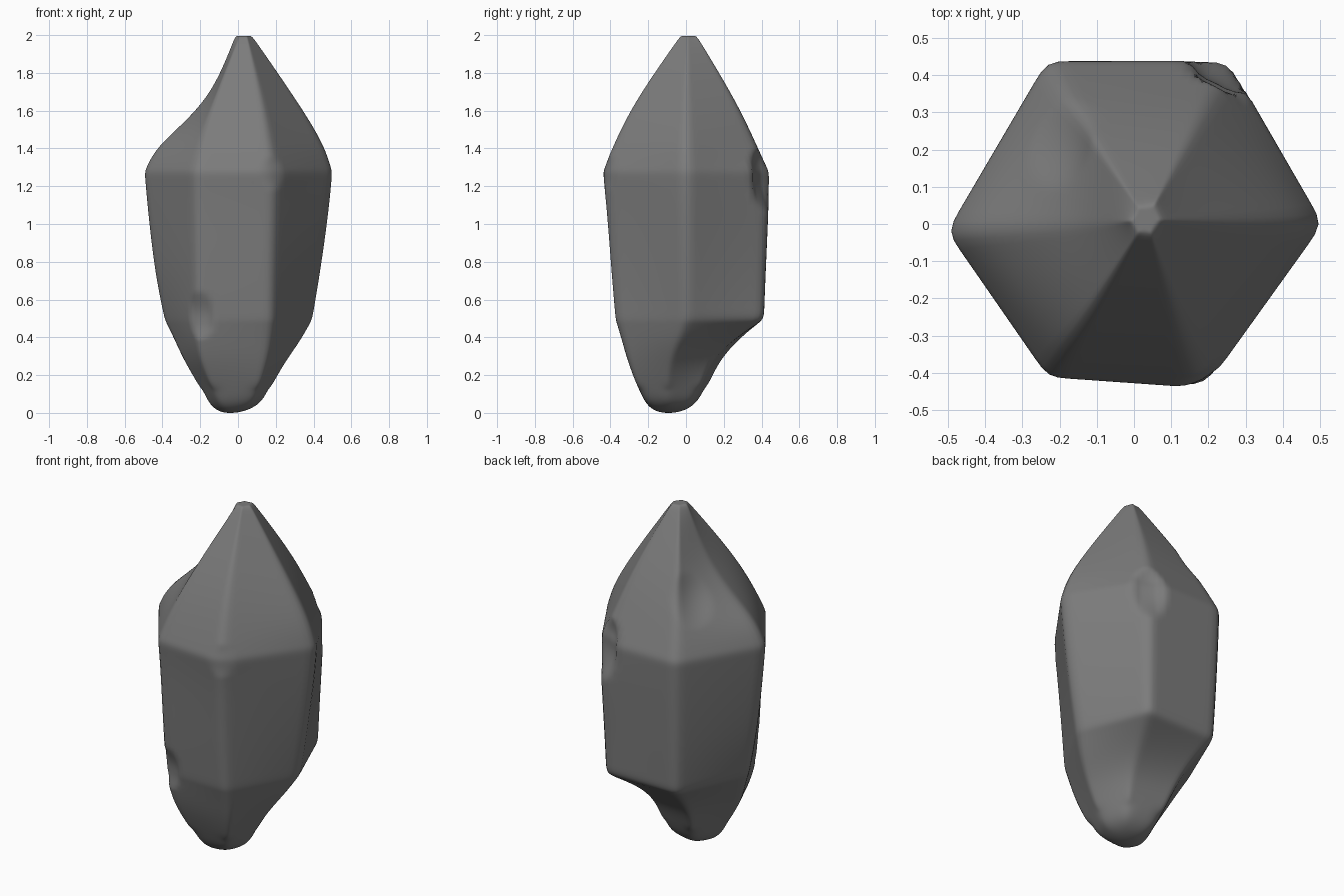
import bpy
import bmesh
from mathutils import Vector

cube = bpy.data.objects.get("Cube")
if cube:
    bpy.data.objects.remove(cube, do_unlink=True)

# Six-sided outline: right, back right, back left, left, front left, front right
outline = [(.5, 0), (.25, .43), (-.23, .43), (-.5, -.02), (-.23, -.41), (.19, -.44)]

# Rings: height, axis position, spread of the front face,
# reach of each corner in percent of the outline
rings = [
    (0, (0, -.10), 1.4, (22, 26, 27, 26, 21, 20)),
    (.12, (0, -.10), 1.6, (33, 40, 48, 38, 35, 34)),
    (.27, (0, -.09), 1.6, (50, 49, 61, 57, 53, 49)),
    (.39, (0, -.04), 1.3, (68, 66, 73, 68, 73, 68)),
    (.5, (0, 0), 1.1, (80, 96, 95, 79, 88, 85)),
    (.75, (0, 0), 1.04, (89, 98, 98, 90, 93, 90)),
    (1.1, (0, 0), 1.02, (99, 102, 101, 98, 97, 96)),
    (1.28, (0, 0), 1, (102, 102, 102, 101, 101, 101)),
    (1.42, (0, 0), 1, (94, 87, 87, 89, 88, 88)),
    (1.65, (.01, 0), 1, (63, 63, 60, 32, 62, 63)),
    (2, (.03, .01), 1, (9, 11, 9, 9, 9, 9)),
]
ridge_heights = (.5, 1.28)
base_tilt = .2

# Crystal cage, with a slanted foot
bm = bmesh.new()
crease = bm.edges.layers.float.new("crease_edge")
loops = []
for z, (ax, ay), spread, reach in rings:
    tilt = 0 if loops else base_tilt
    loop = []
    for (x, y), r in zip(outline, reach):
        x *= r / 100 * (spread if y < -.1 else 1)
        loop.append(bm.verts.new((ax + x, ay + y * r / 100, z + tilt * x)))
    loops.append(loop)
for low, high in zip(loops, loops[1:]):
    for i in range(6):
        j = (i + 1) % 6
        bm.faces.new((low[i], low[j], high[j], high[i]))
bm.faces.new(reversed(loops[0]))
bm.faces.new(loops[-1])

# Firm long edges and shoulder ridges, soft everywhere else
for edge in bm.edges:
    a, b = (v.co.z for v in edge.verts)
    if abs(a - b) > .06:
        edge[crease] = .62 if max(a, b) > .2 else .35
    elif any(abs(a - h) < .01 for h in ridge_heights):
        edge[crease] = .45
    elif a > 1.9:
        edge[crease] = .5

mesh = bpy.data.meshes.new("crystal")
bm.to_mesh(mesh)
bm.free()
crystal = bpy.data.objects.new("crystal", mesh)
bpy.context.collection.objects.link(crystal)
bpy.context.view_layer.objects.active = crystal
crystal.select_set(True)

# Worn, rounded surface
smooth = crystal.modifiers.new("rounding", 'SUBSURF')
smooth.levels = smooth.render_levels = 4
bpy.ops.object.modifier_apply(modifier=smooth.name)


def chip(centre, width, height, depth):
    """Press a small chip into the surface, towards the axis."""
    centre = Vector(centre)
    inward = -Vector((centre.x, centre.y, 0)).normalized()
    for v in mesh.vertices:
        d = v.co - centre
        t = (d.xy.length / width) ** 2 + (d.z / height) ** 2
        if t < 1:
            v.co += inward * depth * (1 - t) ** 1.5


# Chips on three corners and a hollow above the left shoulder
chip((.24, .42, 1.25), .1, .2, .06)
chip((-.2, -.35, .52), .08, .14, .035)
chip((.19, -.43, 1.28), .07, .11, .015)
chip((-.2, .22, 1.57), .13, .18, .025)

# Stand the crystal on the ground
bottom = min(v.co.z for v in mesh.vertices)
for v in mesh.vertices:
    v.co.z -= bottom

bpy.ops.object.shade_smooth_by_angle(angle=.8)

# Stone colour
stone = bpy.data.materials.new("grey stone")
stone.use_nodes = True
colour = (.2, .2, .2, 1)
stone.diffuse_color = colour
stone.node_tree.nodes["Principled BSDF"].inputs["Base Color"].default_value = colour
mesh.materials.append(stone)
